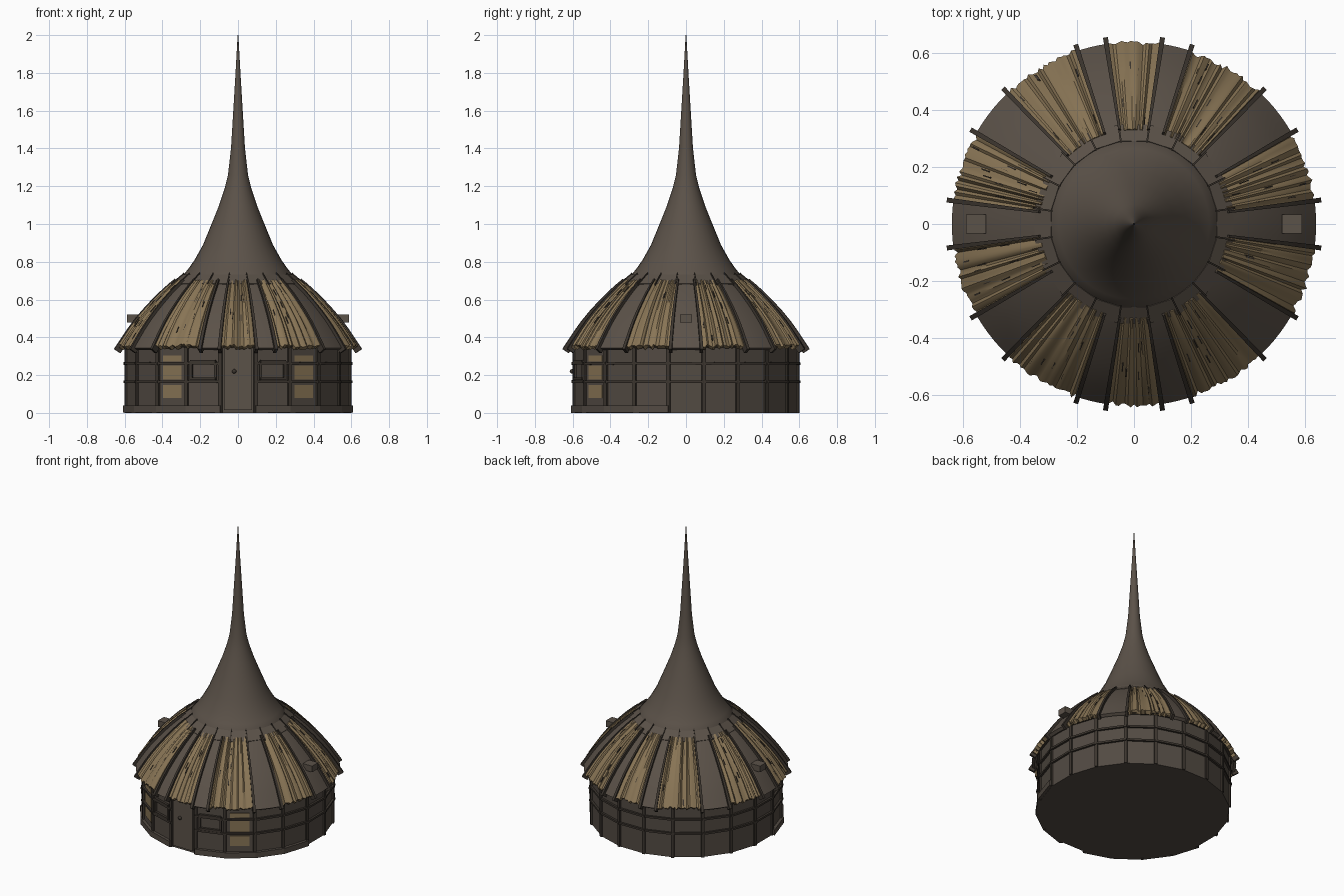
import bpy, bmesh, math, random
from mathutils import Matrix, Vector

if "Cube" in bpy.data.objects:
    bpy.data.objects.remove(bpy.data.objects["Cube"])

random.seed(4)
R = math.radians


def mat(name, c):
    m = bpy.data.materials.new(name)
    m.diffuse_color = (*c, 1)
    m.use_nodes = True
    m.node_tree.nodes["Principled BSDF"].inputs["Base Color"].default_value = m.diffuse_color
    return m


SLATE = mat("grey brown wood", (0.105, 0.084, 0.066))
WALL = mat("wall wood", (0.085, 0.069, 0.055))
THATCH = mat("straw", (0.25, 0.178, 0.092))
DARK = mat("dark timber", (0.045, 0.036, 0.028))


def finish(name, bm, m, smooth=False):
    bmesh.ops.recalc_face_normals(bm, faces=bm.faces[:])
    me = bpy.data.meshes.new(name)
    bm.to_mesh(me)
    bm.free()
    me.materials.append(m)
    ob = bpy.data.objects.new(name, me)
    bpy.context.collection.objects.link(ob)
    if smooth:
        bpy.context.view_layer.objects.active = ob
        ob.select_set(True)
        bpy.ops.object.shade_smooth_by_angle(angle=R(35))
        ob.select_set(False)
    return ob


def polar(r, a, z):
    return Vector((r * math.cos(R(a)), r * math.sin(R(a)), z))


def lathe(name, prof, n, m, phase=0, closed=False, smooth=False):
    bm = bmesh.new()
    rings = [[bm.verts.new(polar(r, phase + 360 * k / n, z)) for k in range(n)] for r, z in prof]
    pairs = list(zip(rings, rings[1:]))
    if closed:
        pairs.append((rings[-1], rings[0]))
    for a, b in pairs:
        for k in range(n):
            bm.faces.new((a[k], a[(k + 1) % n], b[(k + 1) % n], b[k]))
    if not closed:
        bm.faces.new(rings[0])
        bm.faces.new(rings[-1])
    return finish(name, bm, m, smooth)


def box(bm, a, r, z, w, d, h, tilt=0):
    """box at polar angle a: w tangential, d radial, h vertical"""
    mx = (Matrix.Rotation(R(a), 4, 'Z') @ Matrix.Translation((r, 0, z))
          @ Matrix.Rotation(R(tilt), 4, 'X') @ Matrix.Diagonal((d, w, h, 1)))
    bmesh.ops.create_cube(bm, size=1, matrix=mx)


# roof curve, bottom to top
ROOF = [(0.635, 0.342), (0.6, 0.395), (0.565, 0.447), (0.52, 0.505), (0.47, 0.56),
        (0.42, 0.612), (0.365, 0.662), (0.325, 0.695)]


def roof_at(t):
    f = t * (len(ROOF) - 1)
    i = min(int(f), len(ROOF) - 2)
    f -= i
    return [ROOF[i][k] + (ROOF[i + 1][k] - ROOF[i][k]) * f for k in (0, 1)]


def lifted(t, a, off):
    """point on the roof curve pushed outward by off"""
    r, z = roof_at(t)
    r0, z0 = roof_at(max(t - 0.05, 0))
    r1, z1 = roof_at(min(t + 0.05, 1))
    n = Vector((z1 - z0, r0 - r1)).normalized()
    return polar(r + n.x * off, a, z + n.y * off)


def sector(bm, a0, a1, cols, lo, hi, t0=0.0, t1=1.0, rows=8, ragged=0.0):
    """thick curved roof patch between two angles"""
    outer, inner = [], []
    for j in range(cols + 1):
        a = a0 + (a1 - a0) * j / cols
        s = t0 + random.uniform(0, ragged)
        lift = random.uniform(-0.15, 0.15) * ragged
        ts = [s + (t1 - s) * i / rows for i in range(rows + 1)]
        outer.append([bm.verts.new(lifted(t, a, hi + lift)) for t in ts])
        inner.append([bm.verts.new(lifted(t, a, lo)) for t in ts])
    for j in range(cols):
        for i in range(rows):
            for g in (outer, inner):
                bm.faces.new((g[j][i], g[j + 1][i], g[j + 1][i + 1], g[j][i + 1]))
        for i in (0, rows):
            bm.faces.new((outer[j][i], outer[j + 1][i], inner[j + 1][i], inner[j][i]))
    for j in (0, cols):
        for i in range(rows):
            bm.faces.new((outer[j][i], outer[j][i + 1], inner[j][i + 1], inner[j][i]))


# rib angles, mirrored into all four quadrants
quarter = [7.3, 30, 46, 72, 81.3]
ribs = sorted([q for q in quarter] + [180 - q for q in quarter]
              + [180 + q for q in quarter] + [360 - q for q in quarter])
straw, planks, ribm, slits = (bmesh.new() for _ in range(4))
for k, a in enumerate(ribs):
    b = ribs[k + 1] if k + 1 < len(ribs) else ribs[0] + 360
    if k % 2 == 0:
        sector(straw, a, b, 3 * round((b - a) / 3), -0.018, 0.008, ragged=0.045)
        for _ in range(round((b - a) / 2.2)):
            c, t = random.uniform(a + 2, b - 2), random.uniform(0.05, 0.85)
            sector(slits, c - 0.25, c + 0.25, 1, 0, 0.0105, t, t + 0.08, 1)
    else:
        sector(planks, a, b, 5, -0.018, 0.004)
    sector(ribm, a - 0.75, a + 0.75, 1, -0.02, 0.02, -0.04)
finish("straw_roof_panels", straw, THATCH, True)
finish("plank_roof_panels", planks, SLATE, True)
finish("roof_ribs", ribm, DARK)
finish("straw_gaps", slits, DARK)

# spire and its collar of short boards
lathe("spire", [(0.31, 0.66), (0.3, 0.72), (0.265, 0.76), (0.23, 0.81), (0.185, 0.89), (0.14, 1.0),
                (0.1, 1.1), (0.07, 1.19), (0.053, 1.26), (0.037, 1.4), (0.025, 1.6),
                (0.013, 1.8), (0.002, 2.0)], 32, SLATE, smooth=True)
lathe("spire_collar", [(0.348, 0.672), (0.353, 0.684), (0.295, 0.732), (0.285, 0.72), (0.3, 0.67)],
      20, SLATE, 9, closed=True)
seams = bmesh.new()
for k in range(20):
    box(seams, 9 + 18 * k, 0.324, 0.708, 0.006, 0.07, 0.012)
    seams.verts.ensure_lookup_table()
    for v in seams.verts[-8:]:
        v.co.z += (0.324 - math.hypot(v.co.x, v.co.y)) * 0.83
finish("collar_seams", seams, DARK)

# vents at both sides of the roof
vents = bmesh.new()
for a in (0, 180):
    box(vents, a, 0.553, 0.5, 0.066, 0.07, 0.042)
finish("roof_vents", vents, SLATE)

# twenty-sided wall, a corner every 18 degrees starting at 9
WR = 0.597
lathe("wall", [(WR, 0), (WR, 0.36)], 20, WALL, 9)
lathe("roof_underside", [(0.56, 0.355), (0.625, 0.35), (0.59, 0.4), (0.5, 0.4)], 20, DARK, 9, closed=True)
APO = WR * math.cos(R(9))
SIDE = 2 * WR * math.sin(R(9))
posts, rails, panes, frames, sill = (bmesh.new() for _ in range(5))
for k in range(20):
    c = 18 * k
    box(posts, c + 9, WR, 0.175, 0.02, 0.018, 0.35)
    front = c == 270
    if not front:
        for z in (0.165, 0.262):
            box(rails, c, APO + 0.005, z, SIDE + 0.02, 0.018, 0.013, random.uniform(-1, 1))
    if c in (234, 306):      # straw-coloured windows
        for z, h in ((0.113, 0.07), (0.213, 0.075), (0.288, 0.03)):
            box(panes, c, APO + 0.001, z, 0.12, 0.006, h)
    if c in (252, 288):      # framed openings beside the door
        for z in (0.18, 0.272):
            box(frames, c, APO + 0.006, z, 0.14, 0.02, 0.014)
        for s in (-1, 1):
            box(frames, c + s * 6.5, APO + 0.004, 0.225, 0.014, 0.02, 0.1)
    if 195 < c < 345 and not front:
        box(sill, c, APO + 0.006, 0.02, SIDE + 0.008, 0.026, 0.038, random.uniform(-0.5, 0.5))
for bm in (sill, rails):
    for v in bm.verts:
        v.co.z = max(v.co.z, 0)
finish("wall_posts", posts, DARK)
finish("wall_rails", rails, DARK)
finish("straw_windows", panes, THATCH)
finish("window_frames", frames, DARK)
finish("base_sill", sill, WALL)

# front door with knob
door = bmesh.new()
box(door, 270, APO + 0.003, 0.18, 0.15, 0.014, 0.33)
finish("front_door", door, SLATE)
knob = bmesh.new()
bmesh.ops.create_icosphere(knob, subdivisions=2, radius=0.012,
                           matrix=Matrix.Translation((-0.02, -APO - 0.014, 0.22)))
finish("door_knob", knob, DARK, True)
